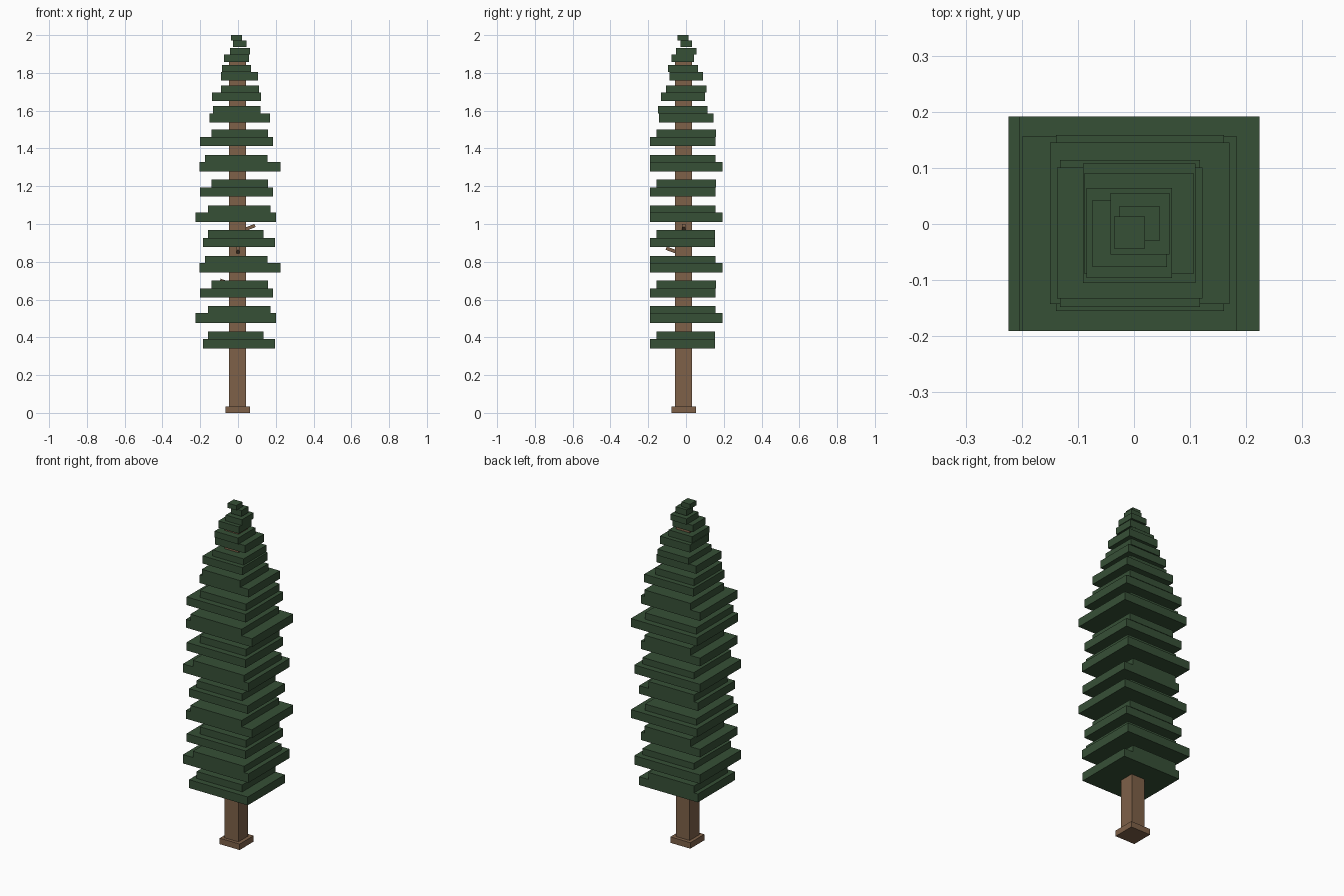
import bpy
import bmesh
from mathutils import Vector

cube = bpy.data.objects.get("Cube")
if cube:
    bpy.data.objects.remove(cube, do_unlink=True)


def material(name, rgb):
    m = bpy.data.materials.new(name)
    m.use_nodes = True
    m.diffuse_color = (*rgb, 1)
    bsdf = next(n for n in m.node_tree.nodes if n.type == 'BSDF_PRINCIPLED')
    bsdf.inputs["Base Color"].default_value = (*rgb, 1)
    return m


bark = material("brown bark", (0.209, 0.120, 0.066))
needles = material("dark green needles", (0.037, 0.080, 0.037))


def add_object(name, bm, mat):
    mesh = bpy.data.meshes.new(name)
    bm.to_mesh(mesh)
    bm.free()
    mesh.materials.append(mat)
    obj = bpy.data.objects.new(name, mesh)
    bpy.context.collection.objects.link(obj)
    return obj


def box(name, x0, x1, y0, y1, z0, z1, mat):
    """Box given by its limits on each axis."""
    bm = bmesh.new()
    bmesh.ops.create_cube(bm, size=1)
    bmesh.ops.scale(bm, vec=(x1 - x0, y1 - y0, z1 - z0), verts=bm.verts)
    bmesh.ops.translate(bm, vec=((x0 + x1) / 2, (y0 + y1) / 2, (z0 + z1) / 2), verts=bm.verts)
    return add_object(name, bm, mat)


def twig(name, start, end, width=0.018):
    """Thin square stick between two points."""
    start, end = Vector(start), Vector(end)
    axis = end - start
    bm = bmesh.new()
    bmesh.ops.create_cube(bm, size=1)
    bmesh.ops.scale(bm, vec=(width, width, axis.length), verts=bm.verts)
    obj = add_object(name, bm, bark)
    obj.location = (start + end) / 2
    obj.rotation_euler = axis.to_track_quat('Z', 'Y').to_euler()


# Trunk and its foot
box("trunk", -0.047, 0.043, -0.057, 0.033, 0.0, 1.89, bark)
box("trunk_foot", -0.066, 0.064, -0.076, 0.054, 0.0, 0.035, bark)

# Bare twigs poking out between the tiers
twig("left_twig", (0.03, -0.012, 0.968), (0.09, -0.012, 0.992))
twig("front_twig", (0.0, -0.045, 0.85), (0.0, -0.105, 0.872))
twig("right_twig", (-0.035, -0.012, 0.68), (-0.095, -0.012, 0.702))

# Four slab pairs (lower, upper) that repeat up the tree: x0, x1, y0, y1
tier_a = ((-0.185, 0.197, -0.191, 0.154), (-0.160, 0.136, -0.155, 0.154))
tier_b = ((-0.224, 0.202, -0.191, 0.192), (-0.160, 0.173, -0.191, 0.156))
tier_c = ((-0.200, 0.184, -0.191, 0.156), (-0.139, 0.160, -0.155, 0.159))
tier_d = ((-0.205, 0.224, -0.191, 0.192), (-0.176, 0.157, -0.191, 0.156))
# Narrowing pairs of the crown
crown_1 = ((-0.150, 0.170, -0.143, 0.145), (-0.132, 0.118, -0.148, 0.114))
crown_2 = ((-0.137, 0.122, -0.133, 0.101), (-0.091, 0.110, -0.105, 0.108))
crown_3 = ((-0.089, 0.107, -0.088, 0.090), (-0.085, 0.068, -0.096, 0.064))
crown_4 = ((-0.074, 0.059, -0.077, 0.043), (-0.042, 0.063, -0.054, 0.055))
crown_5 = ((-0.026, 0.045, -0.030, 0.032), (-0.036, 0.020, -0.044, 0.013))

# Each tier: slab pair, bottom, joint and top heights
tiers = [
    (tier_a, 0.342, 0.391, 0.432), (tier_b, 0.476, 0.528, 0.565),
    (tier_c, 0.611, 0.658, 0.700), (tier_d, 0.744, 0.793, 0.830),
    (tier_a, 0.879, 0.926, 0.967), (tier_b, 1.011, 1.061, 1.099),
    (tier_c, 1.146, 1.194, 1.235), (tier_d, 1.279, 1.328, 1.366),
    (tier_c, 1.413, 1.461, 1.501), (crown_1, 1.538, 1.585, 1.625),
    (crown_2, 1.652, 1.697, 1.734), (crown_3, 1.760, 1.805, 1.842),
    (crown_4, 1.858, 1.898, 1.932), (crown_5, 1.937, 1.972, 2.000),
]
for i, (pair, bottom, joint, top) in enumerate(tiers, 1):
    box(f"needle_tier_{i}_lower", *pair[0], bottom, joint, needles)
    box(f"needle_tier_{i}_upper", *pair[1], joint, top, needles)
